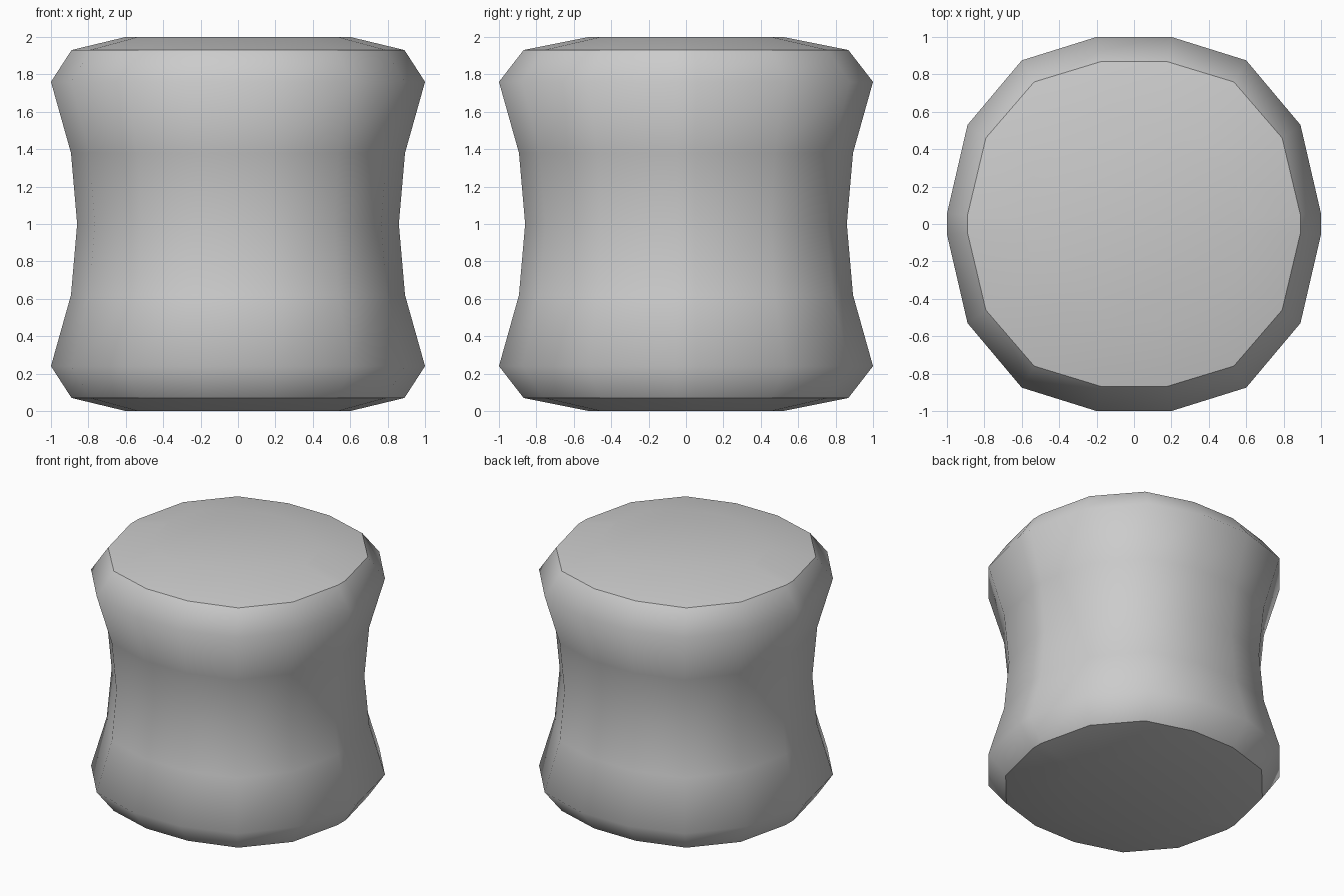
import bpy, bmesh

if "Cube" in bpy.data.objects:
    bpy.data.objects.remove(bpy.data.objects["Cube"])

# one quadrant of the cross-section outline, mirrored into a 16-sided loop
quad = [(1.0, 0.055), (0.89, 0.53), (0.6, 0.875), (0.2, 1.0)]
outline = (quad + [(-x, y) for x, y in reversed(quad)]
           + [(-x, -y) for x, y in quad] + [(x, -y) for x, y in reversed(quad)])

# lower half of the profile: height, x scale, y scale; mirrored about z = 1
half = [(0.0, 0.6, 0.52), (0.07, 0.89, 0.868), (0.24, 1.0, 1.0), (0.62, 0.893, 0.893)]
profile = half + [(1.0, 0.86, 0.86)] + [(2 - z, sx, sy) for z, sx, sy in reversed(half)]

# waisted drum body with shallow domed ends
bm = bmesh.new()
rings = [[bm.verts.new((x * sx, y * sy, z)) for x, y in outline] for z, sx, sy in profile]
n = len(outline)
for a, b in zip(rings, rings[1:]):
    for i in range(n):
        j = (i + 1) % n
        bm.faces.new((a[i], a[j], b[j], b[i]))
bm.faces.new(list(reversed(rings[0])))
bm.faces.new(rings[-1])
for f in bm.faces:
    f.smooth = True

# sharp rims around both ends
for ring in (rings[1], rings[-2]):
    for i in range(n):
        bm.edges.get((ring[i], ring[(i + 1) % n])).smooth = False

mesh = bpy.data.meshes.new("drum_body")
bm.to_mesh(mesh)
bm.free()
bpy.context.collection.objects.link(bpy.data.objects.new("drum_body", mesh))
